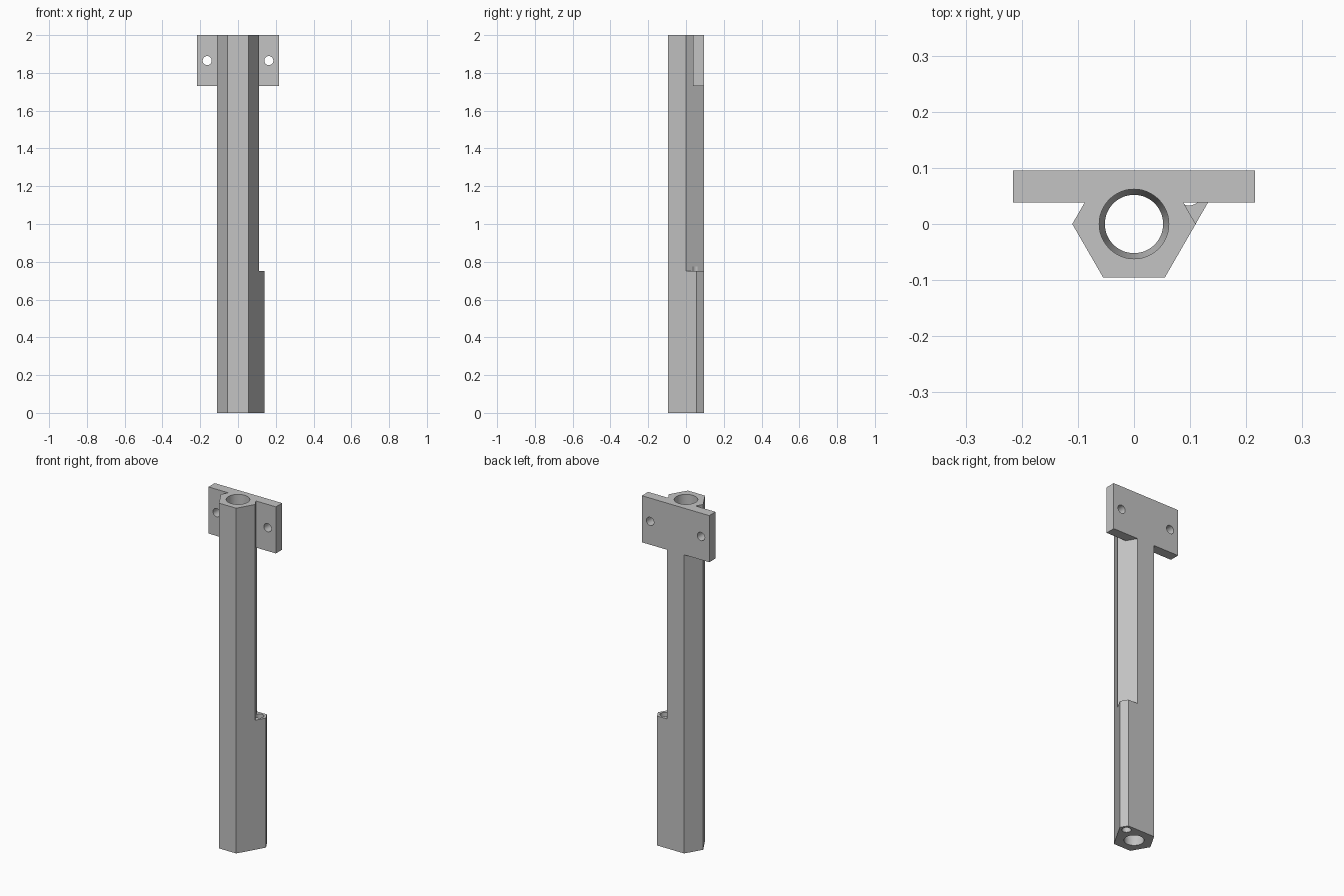
import bpy, bmesh
from math import cos, sin, pi, radians
from mathutils import Matrix

if "Cube" in bpy.data.objects:
    bpy.data.objects.remove(bpy.data.objects["Cube"], do_unlink=True)

grey = bpy.data.materials.new("plain_grey")
grey.use_nodes = True
grey.diffuse_color = (0.55, 0.55, 0.55, 1)
grey.node_tree.nodes["Principled BSDF"].inputs["Base Color"].default_value = (0.55, 0.55, 0.55, 1)


def add_object(name, bm):
    bmesh.ops.recalc_face_normals(bm, faces=bm.faces)
    mesh = bpy.data.meshes.new(name)
    bm.to_mesh(mesh)
    bm.free()
    mesh.materials.append(grey)
    obj = bpy.data.objects.new(name, mesh)
    bpy.context.collection.objects.link(obj)
    return obj


def loft(name, rings, matrix=Matrix()):
    """Closed solid through a stack of rings, each a list of points."""
    bm = bmesh.new()
    loops = [[bm.verts.new(matrix @ Matrix.Translation(p).translation) for p in ring]
             for ring in rings]
    for a, b in zip(loops, loops[1:]):
        n = len(a)
        for i in range(n):
            bm.faces.new((a[i], a[(i + 1) % n], b[(i + 1) % n], b[i]))
    bm.faces.new(loops[0])
    bm.faces.new(loops[-1])
    return add_object(name, bm)


def prism(name, outline, z0, z1):
    return loft(name, [[(x, y, z) for x, y in outline] for z in (z0, z1)])


def lathe(name, profile, matrix=Matrix(), sides=48):
    angles = [2 * pi * i / sides for i in range(sides)]
    return loft(name, [[(r * cos(a), r * sin(a), z) for a in angles] for r, z in profile], matrix)


def combine(target, other, operation):
    mod = target.modifiers.new(operation.lower(), "BOOLEAN")
    mod.operation, mod.solver, mod.object = operation, "EXACT", other
    bpy.context.view_layer.objects.active = target
    bpy.ops.object.modifier_apply(modifier=mod.name)
    bpy.data.objects.remove(other, do_unlink=True)


# Hexagonal column
R = 0.11
APOTHEM = R * cos(pi / 6)
hexagon = [(R * cos(i * pi / 3), R * sin(i * pi / 3)) for i in range(6)]
body = prism("hexagonal_barrel", hexagon, 0, 2)

# Side channel on the lower part, extending the hexagon outwards
lobe = [(R / 2, -APOTHEM), (0.1415, 0.055), (0.118, APOTHEM), (0, APOTHEM), (0, -APOTHEM)]
combine(body, prism("side_channel", lobe, 0, 0.75), "UNION")

# Mounting plate across the top of the back
plate = [(-0.216, 0.038), (0.216, 0.038), (0.216, APOTHEM), (-0.216, APOTHEM)]
combine(body, prism("mounting_plate", plate, 1.73, 2), "UNION")

# Main bore, narrowing to a lip at the bottom
bore = lathe("bore", [(0.052, -0.1), (0.052, 0.03), (0.062, 0.06), (0.062, 2.1)])
combine(body, bore, "DIFFERENCE")

# Small bore through the side channel
side_bore = lathe("side_bore", [(0.024, -0.1), (0.024, 0.775)],
                  Matrix.Translation((0.098, 0.057, 0)), 32)
combine(body, side_bore, "DIFFERENCE")

# Screw holes in the plate
for side in (-1, 1):
    place = Matrix.Translation((side * 0.163, 0, 1.865)) @ Matrix.Rotation(pi / 2, 4, "X")
    combine(body, lathe("screw_hole", [(0.024, -0.2), (0.024, 0.2)], place, 32), "DIFFERENCE")

bpy.ops.object.select_all(action="DESELECT")
body.select_set(True)
bpy.context.view_layer.objects.active = body
bpy.ops.object.shade_smooth_by_angle(angle=radians(25))
